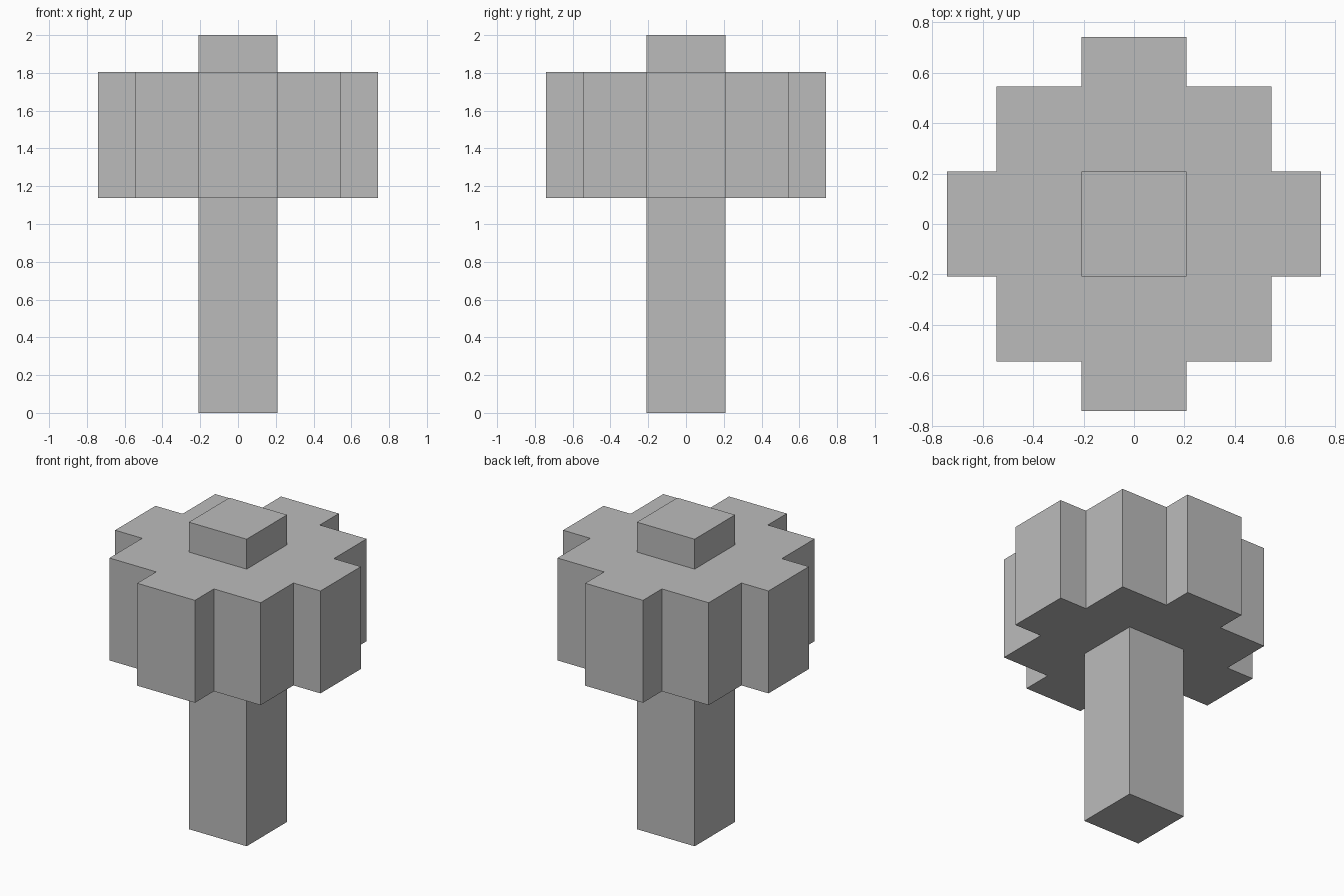
import bpy
import bmesh

cube = bpy.data.objects.get("Cube")
if cube:
    bpy.data.objects.remove(cube, do_unlink=True)

grey = bpy.data.materials.new("plain_grey")
grey.use_nodes = True
colour = (0.5, 0.5, 0.5, 1)
grey.diffuse_color = colour
grey.node_tree.nodes["Principled BSDF"].inputs["Base Color"].default_value = colour


def extrude_outline(name, outline, bottom, top):
    """Make a flat-shaded prism from a closed outline."""
    bm = bmesh.new()
    base = bm.faces.new([bm.verts.new((x, y, bottom)) for x, y in outline])
    result = bmesh.ops.extrude_face_region(bm, geom=[base], use_keep_orig=True)
    moved = [v for v in result["geom"] if isinstance(v, bmesh.types.BMVert)]
    bmesh.ops.translate(bm, verts=moved, vec=(0, 0, top - bottom))
    bmesh.ops.recalc_face_normals(bm, faces=bm.faces)
    mesh = bpy.data.meshes.new(name)
    bm.to_mesh(mesh)
    bm.free()
    mesh.materials.append(grey)
    obj = bpy.data.objects.new(name, mesh)
    bpy.context.collection.objects.link(obj)
    return obj


def quarter_turns(points):
    """Repeat one quadrant's points around the centre."""
    outline = []
    for _ in range(4):
        outline += points
        points = [(-y, x) for x, y in points]
    return outline


core, block, arm = 0.208, 0.545, 0.74

# Square trunk, rising through the crown to form the cap
extrude_outline("trunk", quarter_turns([(core, core)]), 0, 2)

# Stepped crown: a wide square block with an arm on each side
steps = [(arm, core), (block, core), (block, block), (core, block), (core, arm)]
extrude_outline("crown", quarter_turns(steps), 1.138, 1.805)
